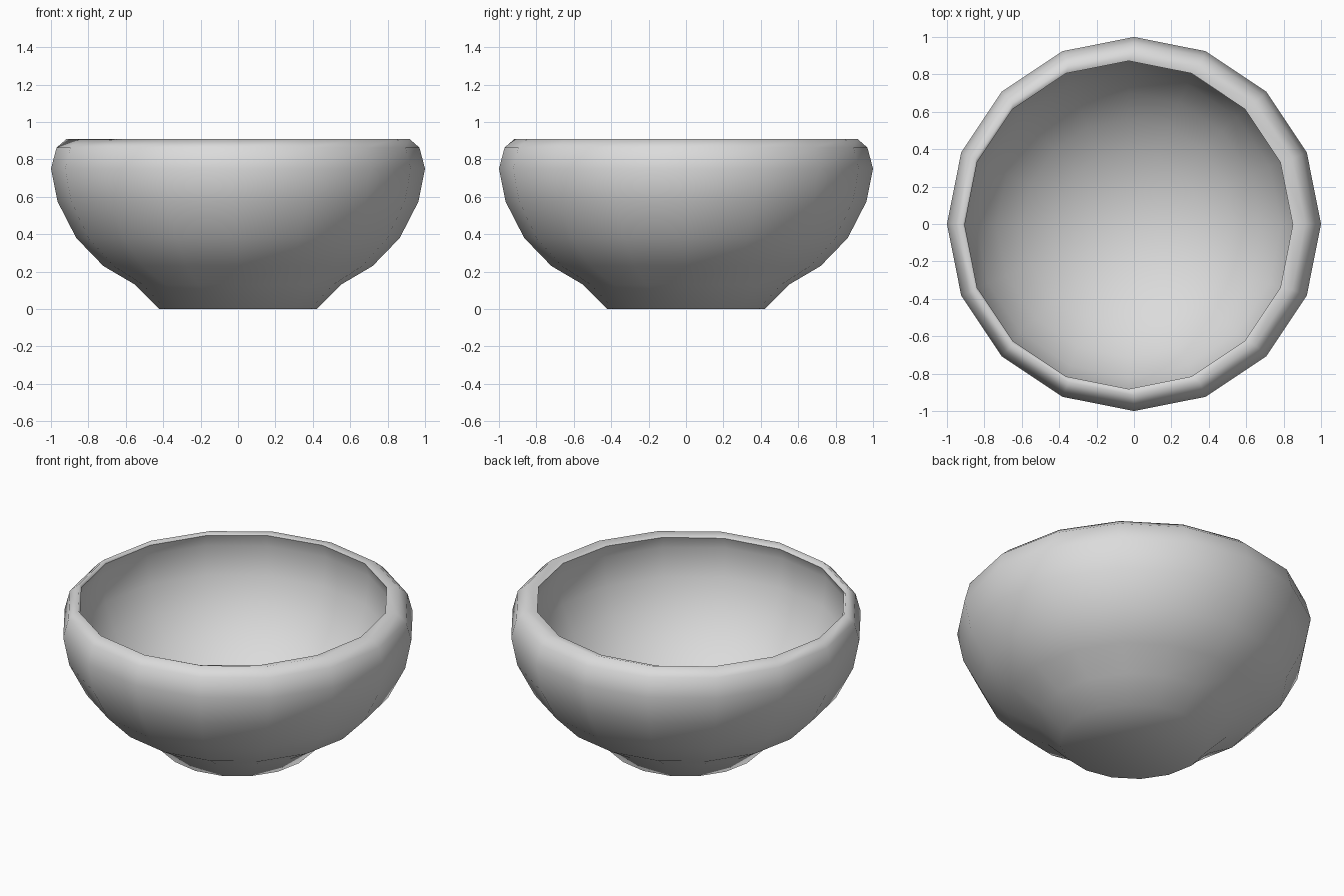
import bpy, bmesh, math

cube = bpy.data.objects.get("Cube")
if cube:
    bpy.data.objects.remove(cube, do_unlink=True)

SIDES = 16
CX, CY = -0.028, -0.005              # hollow sits slightly off the axis
LIP_RADIUS, LIP_Z, LIP_TILT = 0.877, 0.895, 0.009
WIDTH, DEPTH, MIDDLE = 0.905, 0.78, 0.82   # half ellipsoid under the lip

clay = bpy.data.materials.new("pale grey clay")
clay.use_nodes = True
colour = (0.71, 0.71, 0.71, 1)
clay.diffuse_color = colour
clay.node_tree.nodes["Principled BSDF"].inputs["Base Color"].default_value = colour


def add_ring(bm, radius, z, cx=0, cy=0, tilt=0):
    angles = [2 * math.pi * i / SIDES for i in range(SIDES)]
    return [bm.verts.new((cx + radius * math.cos(a), cy + radius * math.sin(a),
                          z + tilt * math.cos(a - math.pi / 4))) for a in angles]


# Outer wall, from the foot up to the rolled rim
outer = [(0.42, 0), (0.55, 0.13), (0.72, 0.23), (0.865, 0.38),
         (0.965, 0.575), (1, 0.75), (0.97, 0.863), (0.916, 0.91)]
bm = bmesh.new()
rings = [add_ring(bm, r, z) for r, z in outer]

# Lip of the hollow, leaning a little, then the rounded inside
lip = add_ring(bm, LIP_RADIUS, LIP_Z, CX, CY, LIP_TILT)
rings.append(lip)
for i in range(7):
    t = math.radians(90 * i / 7)
    rings.append(add_ring(bm, WIDTH * math.cos(t), MIDDLE - DEPTH * math.sin(t), CX, CY))

for low, high in zip(rings, rings[1:]):
    for i in range(SIDES):
        j = (i + 1) % SIDES
        bm.faces.new((low[i], low[j], high[j], high[i]))

# Closed base and the fan at the bottom of the hollow
bm.faces.new(rings[0][::-1])
floor = bm.verts.new((CX, CY, MIDDLE - DEPTH))
for i in range(SIDES):
    bm.faces.new((rings[-1][i], rings[-1][(i + 1) % SIDES], floor))

bmesh.ops.recalc_face_normals(bm, faces=bm.faces)
for face in bm.faces:
    face.smooth = True

# Crisp edge around the lip of the hollow
for i in range(SIDES):
    bm.edges.get((lip[i], lip[(i + 1) % SIDES])).smooth = False

mesh = bpy.data.meshes.new("bowl")
bm.to_mesh(mesh)
bm.free()
mesh.materials.append(clay)
bowl = bpy.data.objects.new("bowl", mesh)
bpy.context.collection.objects.link(bowl)
